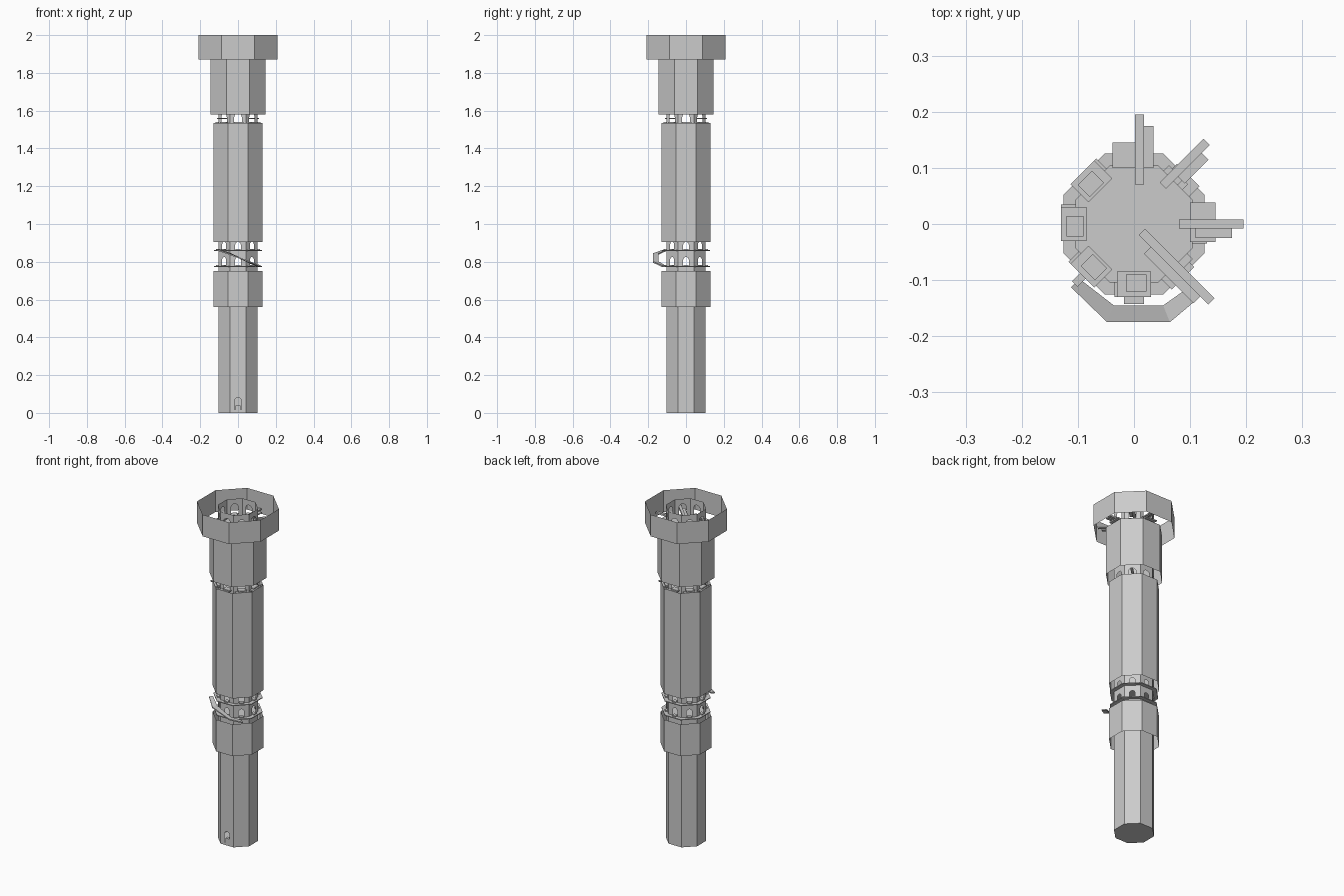
import bpy, bmesh, math
from mathutils import Vector

if "Cube" in bpy.data.objects:
    bpy.data.objects.remove(bpy.data.objects["Cube"])

stone = bpy.data.materials.new("pale_grey_stone")
stone.use_nodes = True
colour = (0.6, 0.6, 0.6, 1)
stone.diffuse_color = colour
stone.node_tree.nodes["Principled BSDF"].inputs["Base Color"].default_value = colour

EIGHTH = math.pi / 4
FRONT = 6                       # side numbers count round from +x
HALF = math.tan(EIGHTH / 2)     # half side length per unit of apothem


def place(side, r, u, z):
    """Point on an octagon side: r outwards, u along the side."""
    a = side * EIGHTH
    return Vector((r * math.cos(a) - u * math.sin(a),
                   r * math.sin(a) + u * math.cos(a), z))


def face(bm, points):
    return bm.faces.new([bm.verts.new(p) for p in points])


def finish(name, bm):
    bmesh.ops.remove_doubles(bm, verts=bm.verts, dist=0.0001)
    mesh = bpy.data.meshes.new(name)
    bm.to_mesh(mesh)
    bm.free()
    mesh.materials.append(stone)
    obj = bpy.data.objects.new(name, mesh)
    bpy.context.collection.objects.link(obj)
    return obj


def panel(bm, side, r, z0, z1, arch=None):
    """Flat wall panel, optionally pierced by an arched opening."""
    h = r * HALF
    if not arch:
        face(bm, [place(side, r, u, z) for u, z in
                  ((-h, z0), (h, z0), (h, z1), (-h, z1))])
        return
    width, sill, top = arch
    w = width / 2
    curve = [(w * math.cos(k * math.pi / 8), top - w + w * math.sin(k * math.pi / 8))
             for k in range(5)]
    outline = [(0, z0), (h, z0), (h, z1), (0, z1)] + curve[::-1] + [(w, sill), (0, sill)]
    for s in (1, -1):
        pts = [place(side, r, s * u, z) for u, z in outline]
        face(bm, pts if s > 0 else pts[::-1])


def shell(name, r, z0, z1):
    bm = bmesh.new()
    for side in range(8):
        panel(bm, side, r, z0, z1)
    return finish(name, bm)


def box(bm, side, r0, r1, u0, u1, z0, z1):
    ring = ((r0, u0), (r1, u0), (r1, u1), (r0, u1))
    low = [bm.verts.new(place(side, r, u, z0)) for r, u in ring]
    high = [bm.verts.new(place(side, r, u, z1)) for r, u in ring]
    bm.faces.new(low[::-1])
    bm.faces.new(high)
    for i in range(4):
        j = (i + 1) % 4
        bm.faces.new((low[i], low[j], high[j], high[i]))


# Hollow inner tower, with arched openings on the exposed storeys
CORE = 0.104
bm = bmesh.new()
for z0, z1, arch, sides in (
        (0, 0.1, (0.036, 0.018, 0.082), [FRONT]),
        (0.1, 0.76, None, []),
        (0.76, 0.85, (0.03, 0.775, 0.825), range(8)),
        (0.85, 0.94, (0.03, 0.86, 0.905), range(8)),
        (0.94, 1.52, None, []),
        (1.52, 1.6, (0.04, 1.535, 1.585), range(8)),
        (1.6, 1.885, None, []),
        (1.885, 1.99, (0.04, 1.897, 1.96), range(8))):
    for side in range(8):
        panel(bm, side, CORE, z0, z1, arch if side in sides else None)
finish("inner_tower", bm)

# Floors inside the tower
bm = bmesh.new()
for z in (0, 0.77, 0.855, 1.525, 1.885):
    pts = [place(s, CORE, CORE * HALF, z) for s in range(8)]
    face(bm, pts if z else pts[::-1])
finish("floors", bm)

# Open outer sleeves
for name, r, z0, z1 in (("lower_collar", 0.13, 0.56, 0.75),
                        ("long_sleeve", 0.13, 0.905, 1.535),
                        ("upper_sleeve", 0.146, 1.58, 1.87),
                        ("crown_ring", 0.21, 1.87, 2.0)):
    shell(name, r, z0, z1)

# Thin walkways round the exposed middle storeys
bm = bmesh.new()
for z in (0.772, 0.857):
    for side in range(8):
        h0, h1 = CORE * HALF, 0.126 * HALF
        for dz in (0, 0.005):
            face(bm, [place(side, r, u, z + dz) for r, u in
                      ((CORE, -h0), (0.126, -h1), (0.126, h1), (CORE, h0))])
        panel(bm, side, 0.126, z, z + 0.005)
finish("walkways", bm)

# Ramp stepping out and down across the three front sides
path = [(-0.105, -0.105, 0.86), (-0.042, -0.16, 0.838),
        (0.058, -0.16, 0.795), (0.112, -0.118, 0.773)]
out = [(-0.5, -0.5), (-0.4, -1), (0.4, -1), (0.6, -0.6)]
bm = bmesh.new()
rows = []
for (x, y, z), (dx, dy) in zip(path, out):
    rows.append([bm.verts.new((x + s * 0.015 * dx, y + s * 0.015 * dy, z + t))
                 for s, t in ((-1, 0), (1, 0), (1, 0.007), (-1, 0.007))])
for a, b in zip(rows, rows[1:]):
    for i in range(4):
        j = (i + 1) % 4
        bm.faces.new((a[i], a[j], b[j], b[i]))
bm.faces.new(rows[0][::-1])
bm.faces.new(rows[-1])
finish("front_ramp", bm)

# Stepped sills inside and outside the openings
bm = bmesh.new()
for side in range(8):
    box(bm, side, 0.088, 0.13, -0.035, 0.022, 1.526, 1.533)
    box(bm, side, 0.085, 0.118, -0.018, 0.03, 1.533, 1.54)
    for z in (0.775, 0.86):
        box(bm, side, 0.092, 0.116, -0.012, 0.012, z, z + 0.008)
box(bm, FRONT, 0.08, 0.1, -0.012, 0.012, 0.015, 0.04)
finish("window_sills", bm)

# Door steps and loose planks on the top storey
bm = bmesh.new()
for side in (3, 4, 5, FRONT):
    box(bm, side, 0.085, 0.13, -0.03, 0.03, 1.886, 1.892)
    box(bm, side, 0.09, 0.12, -0.014, 0.022, 1.892, 1.9)
box(bm, FRONT, 0.09, 0.143, -0.018, 0.018, 1.88, 1.887)
for side in (0, 2):
    box(bm, side, 0.1, 0.145, -0.032, 0.038, 1.885, 1.892)
for side, start, shift in ((0, 0.08, 0), (1, 0.085, 0.012), (2, 0.07, -0.01), (7, 0.02, 0)):
    box(bm, side, start, 0.195, shift - 0.008, shift + 0.008, 1.9, 1.91)
    box(bm, side, start + 0.03, 0.175, shift - 0.025, shift - 0.008, 1.895, 1.902)
finish("top_planks", bm)

# Broken plank hanging in the upper gap
bm = bmesh.new()
for side in (1, 5):
    box(bm, side, 0.09, 0.15, -0.006, 0.008, 1.555, 1.561)
finish("gap_planks", bm)
